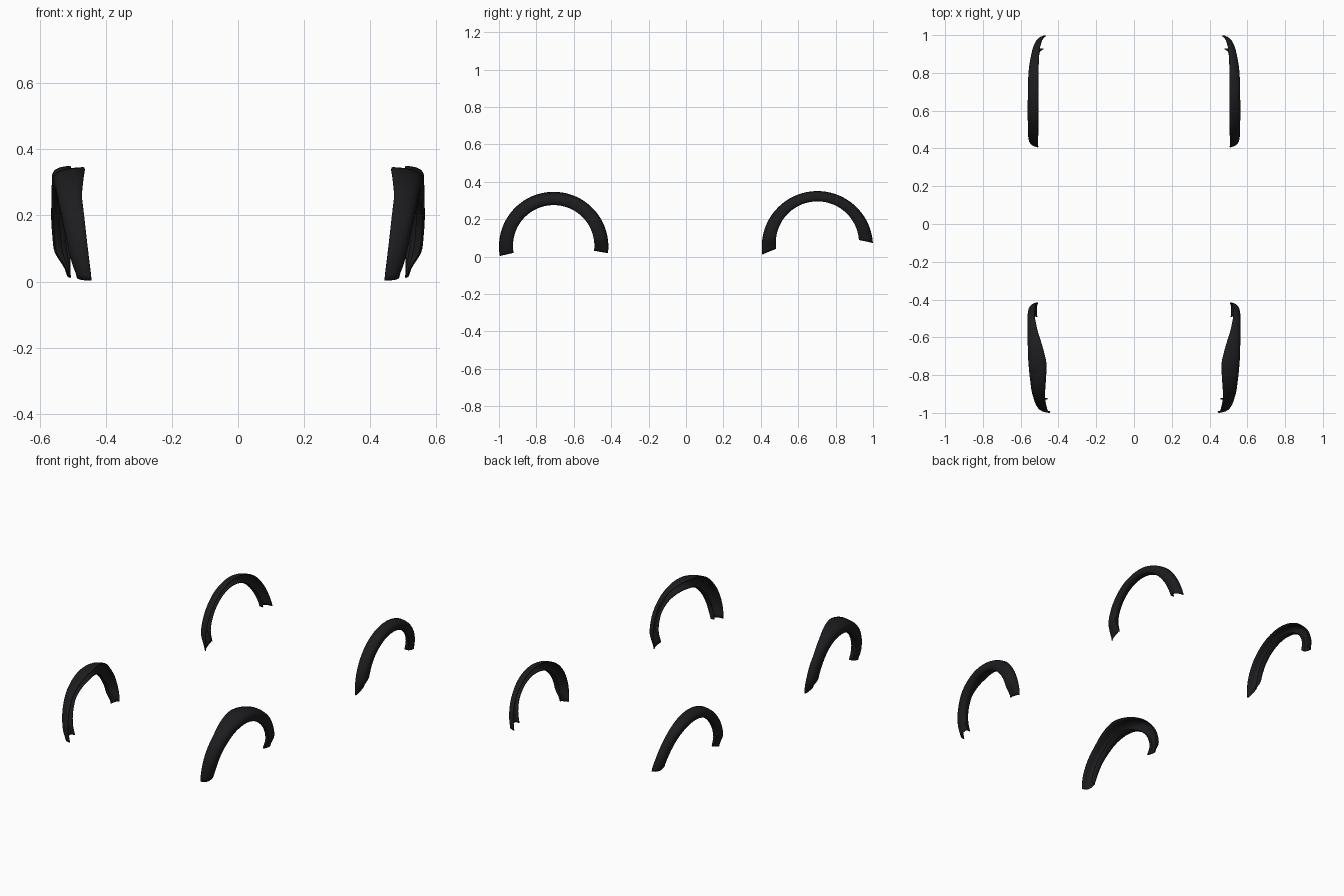
import bpy, bmesh, math

if "Cube" in bpy.data.objects:
    bpy.data.objects.remove(bpy.data.objects["Cube"])

mat = bpy.data.materials.new("black_plastic")
mat.diffuse_color = (0.012, 0.012, 0.014, 1)
mat.use_nodes = True
mat.node_tree.nodes["Principled BSDF"].inputs["Base Color"].default_value = mat.diffuse_color

# Cross-section: (0 = outer radius .. 1 = inner radius, 0 = body edge .. 1 = widest)
SECTION = [(0, 0), (0.03, 0.3), (0.09, 0.6), (0.2, 0.82), (0.35, 0.95), (0.52, 1),
           (0.75, 0.99), (0.92, 0.93), (1, 0.8), (1, 0.3)]


def lerp_table(table, a):
    for (a0, v0), (a1, v1) in zip(table, table[1:]):
        if a <= a1:
            t = max(0, (a - a0) / (a1 - a0))
            return v0 + (v1 - v0) * t
    return table[-1][1]


def smooth(table, a):
    # soften the corners of the table
    return sum(lerp_table(table, a + d) for d in (-4, -2, 0, 2, 4)) / 5


def flare(name, cy, outer, inner, span, body, wide, steps=56):
    """Sweep the section round the arch; angle runs from the front over the top."""
    bm = bmesh.new()
    rings = []
    for i in range(steps + 1):
        a = span[0] + (span[1] - span[0]) * i / steps
        ca, sa = math.cos(math.radians(a)), math.sin(math.radians(a))
        xb, xw = smooth(body, a), smooth(wide, a)
        ring = []
        for u, v in SECTION:
            r = outer[0] + (inner[0] - outer[0]) * u
            cz = outer[1] + (inner[1] - outer[1]) * u
            ring.append(bm.verts.new((xb + (xw - xb) * v, cy - r * ca, cz + r * sa)))
        rings.append(ring)
    for r0, r1 in zip(rings, rings[1:]):
        for j in range(len(SECTION) - 1):
            bm.faces.new((r0[j], r0[j + 1], r1[j + 1], r1[j]))
    bmesh.ops.recalc_face_normals(bm, faces=bm.faces)
    # outside of the shell faces away from the car
    bm.faces.ensure_lookup_table()
    mid = bm.faces[(steps // 2) * (len(SECTION) - 1) + 5]
    mid.normal_update()
    if mid.normal.x < 0:
        bmesh.ops.reverse_faces(bm, faces=bm.faces)
    me = bpy.data.meshes.new(name)
    bm.to_mesh(me)
    bm.free()
    me.materials.append(mat)
    ob = bpy.data.objects.new(name, me)
    bpy.context.collection.objects.link(ob)
    bpy.context.view_layer.objects.active = ob
    ob.select_set(True)
    bpy.ops.object.shade_smooth_by_angle(angle=math.radians(40))
    ob.select_set(False)
    solid = ob.modifiers.new("thickness", 'SOLIDIFY')
    solid.thickness = 0.005
    solid.offset = -1
    ob.modifiers.new("other_side", 'MIRROR')
    return ob


# Front wheel-arch flares
flare("front_fender_flares", -0.7075, (0.2925, 0.0535), (0.2175, 0.0575), (-10, 187),
      [(-10, .443), (15, .458), (45, .473), (75, .464), (85, .463), (100, .482),
       (120, .512), (140, .528), (165, .522), (187, .508)],
      [(-10, .485), (0, .503), (15, .518), (45, .542), (75, .556), (90, .561), (120, .564),
       (150, .565), (165, .56), (173, .557), (181, .53), (187, .516)])

# Rear wheel-arch flares
flare("rear_fender_flares", 0.7025, (0.2975, 0.0525), (0.2225, 0.0725), (-8, 176),
      [(-8, .508), (20, .508), (120, .505), (140, .5), (160, .485), (176, .465)],
      [(-8, .516), (-2, .53), (7, .557), (20, .56), (60, .563), (100, .562),
       (120, .556), (145, .54), (165, .522), (176, .508)])
